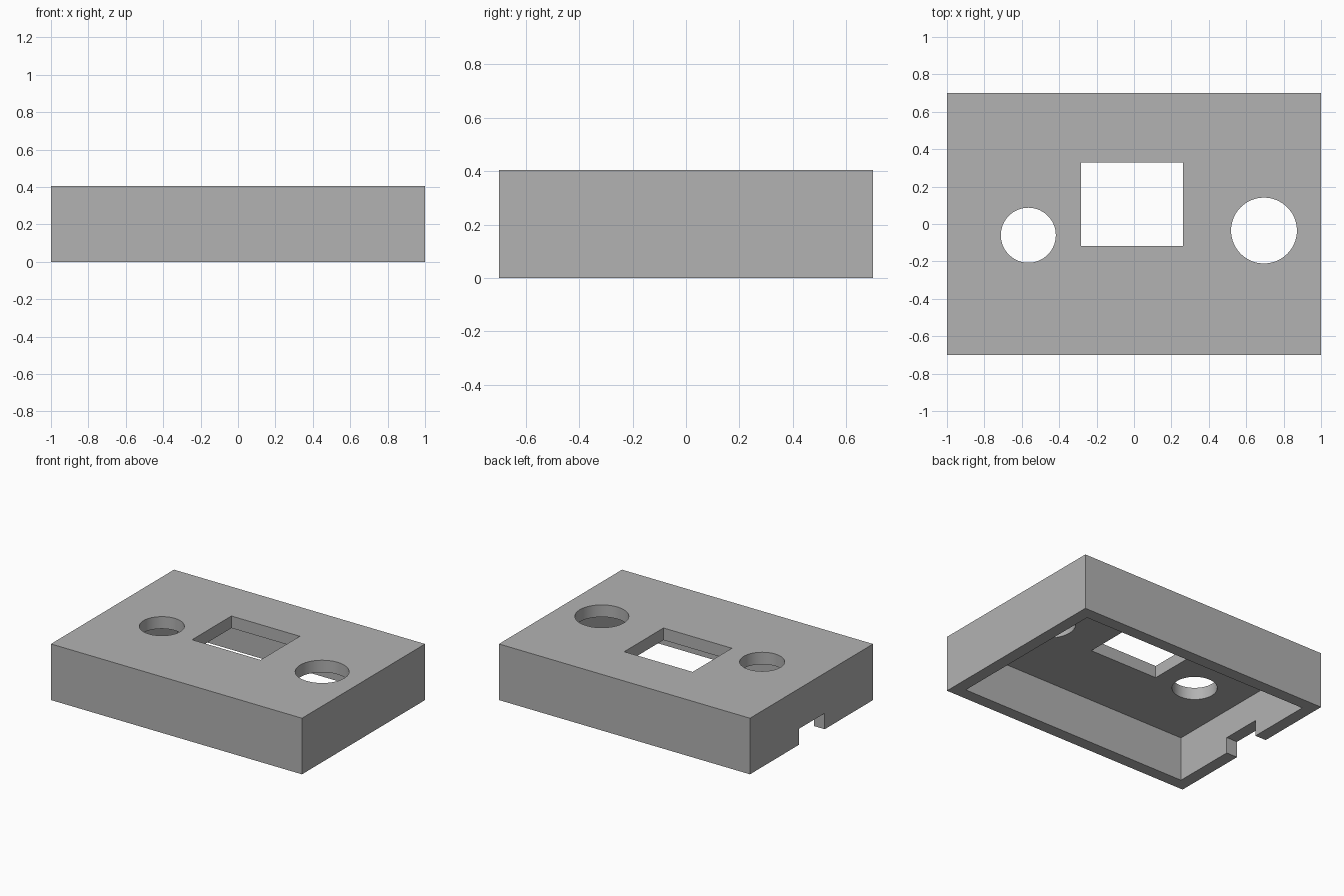
import bpy

if "Cube" in bpy.data.objects:
    bpy.data.objects.remove(bpy.data.objects["Cube"], do_unlink=True)

W, D, H = 2.0, 1.4, 0.404     # outer size
T = 0.087                     # wall and top thickness


def box(name, x0, x1, y0, y1, z0, z1):
    bpy.ops.mesh.primitive_cube_add(
        size=1, location=((x0 + x1) / 2, (y0 + y1) / 2, (z0 + z1) / 2))
    ob = bpy.context.object
    ob.name = name
    ob.scale = (x1 - x0, y1 - y0, z1 - z0)
    bpy.ops.object.transform_apply(location=True, rotation=False, scale=True)
    return ob


def round_cutter(name, x, y, r):
    bpy.ops.mesh.primitive_cylinder_add(vertices=64, radius=r, depth=0.3, location=(x, y, H))
    ob = bpy.context.object
    ob.name = name
    return ob


def cut(target, cutter):
    cutter.hide_render = True
    mod = target.modifiers.new(cutter.name, 'BOOLEAN')
    mod.operation = 'DIFFERENCE'
    mod.solver = 'EXACT'
    mod.object = cutter
    bpy.context.view_layer.objects.active = target
    bpy.ops.object.modifier_apply(modifier=mod.name)
    bpy.data.objects.remove(cutter, do_unlink=True)


# Enclosure lid: solid block, hollowed from below
lid = box("enclosure_lid", -W / 2, W / 2, -D / 2, D / 2, 0, H)
cut(lid, box("cavity", -W / 2 + T, W / 2 - T, -D / 2 + T, D / 2 - T, -0.1, H - T))

# Display window and the two round openings in the top
cut(lid, box("display_window", -0.283, 0.262, -0.118, 0.329, H - 0.15, H + 0.15))
cut(lid, round_cutter("small_hole", -0.565, -0.06, 0.147))
cut(lid, round_cutter("large_hole", 0.695, -0.035, 0.176))

# Cable notch in the bottom edge of the -x wall
cut(lid, box("cable_notch", -W / 2 - 0.1, -W / 2 + T + 0.05, -0.15, 0.14, -0.1, 0.115))

# Plain grey plastic
grey = bpy.data.materials.new("grey_plastic")
grey.use_nodes = True
colour = (0.448, 0.448, 0.448, 1)
grey.diffuse_color = colour
grey.node_tree.nodes["Principled BSDF"].inputs["Base Color"].default_value = colour
lid.data.materials.clear()
lid.data.materials.append(grey)

# Smooth hole walls, sharp edges elsewhere
bpy.ops.object.select_all(action='DESELECT')
lid.select_set(True)
bpy.context.view_layer.objects.active = lid
bpy.ops.object.shade_smooth_by_angle()
